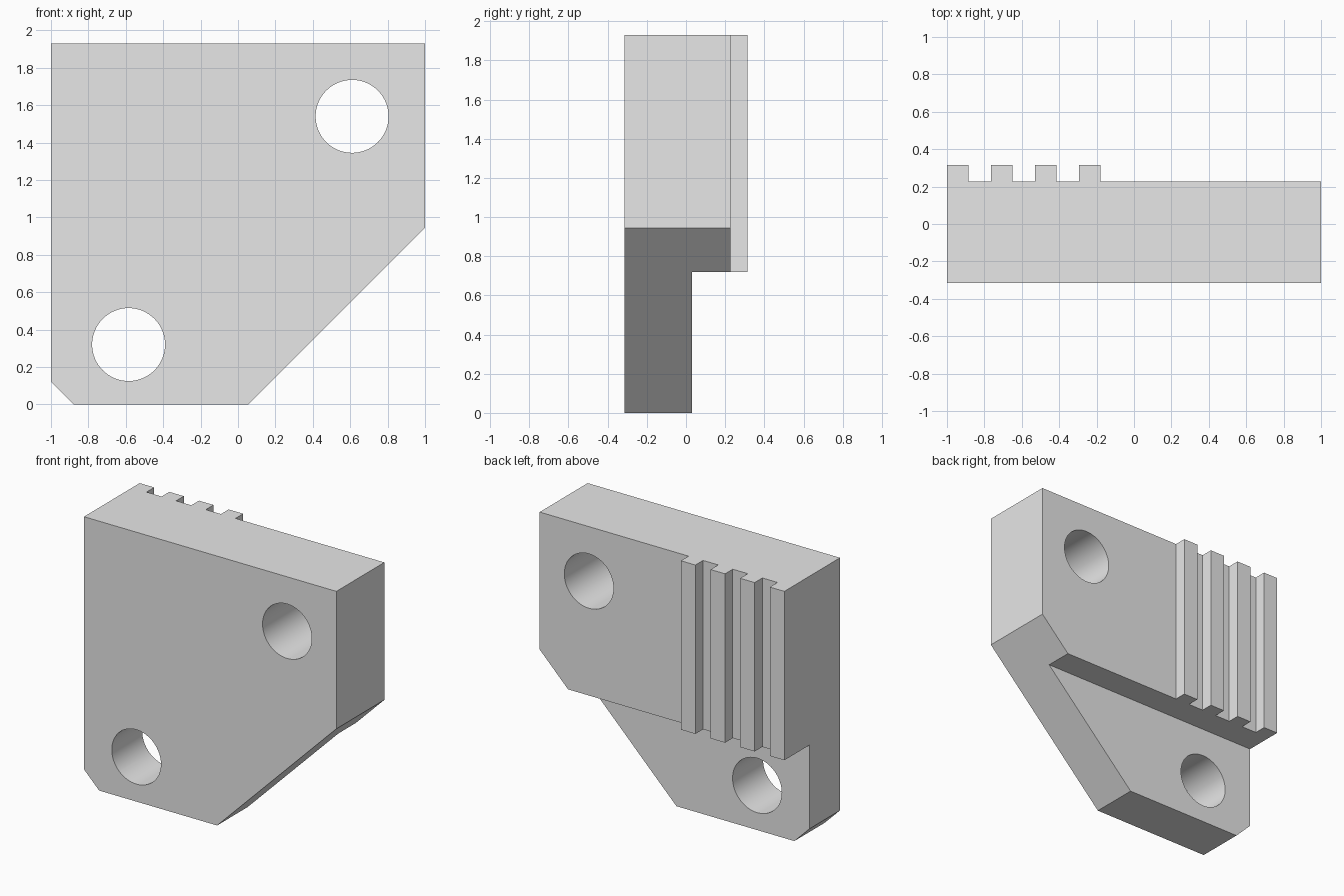
import bpy, bmesh, math
from mathutils import Vector

if "Cube" in bpy.data.objects:
    bpy.data.objects.remove(bpy.data.objects["Cube"])

HEIGHT, FRONT, BACK, RIB_BACK = 1.93, -0.315, 0.228, 0.315
LEDGE_Z, LEDGE_Y = 0.72, 0.03

grey = bpy.data.materials.new("light grey")
grey.use_nodes = True
colour = (0.8, 0.8, 0.8, 1)
grey.diffuse_color = colour
grey.node_tree.nodes["Principled BSDF"].inputs["Base Color"].default_value = colour


def prism(name, points, sweep):
    """Extrude a closed outline along the sweep vector."""
    bm = bmesh.new()
    face = bm.faces.new([bm.verts.new(p) for p in points])
    moved = bmesh.ops.extrude_face_region(bm, geom=[face], use_keep_orig=True)["geom"]
    verts = [v for v in moved if isinstance(v, bmesh.types.BMVert)]
    bmesh.ops.translate(bm, verts=verts, vec=Vector(sweep))
    bmesh.ops.recalc_face_normals(bm, faces=bm.faces[:])
    mesh = bpy.data.meshes.new(name)
    bm.to_mesh(mesh)
    bm.free()
    mesh.materials.append(grey)
    obj = bpy.data.objects.new(name, mesh)
    bpy.context.collection.objects.link(obj)
    return obj


def carve(target, cutter, operation):
    """Apply a boolean and discard the helper."""
    cutter.hide_render = True
    mod = target.modifiers.new(cutter.name, 'BOOLEAN')
    mod.operation, mod.object, mod.solver = operation, cutter, 'EXACT'
    bpy.context.view_layer.objects.active = target
    bpy.ops.object.modifier_apply(modifier=mod.name)
    bpy.data.objects.remove(cutter)


# Ribbed block: plan outline with four square teeth on the back
plan = [(-1, FRONT), (1, FRONT), (1, BACK)]
for i in reversed(range(4)):
    x = -1 + 0.235 * i
    plan += [(x + 0.115, BACK), (x + 0.115, RIB_BACK), (x, RIB_BACK)]
    if i:
        plan.append((x, BACK))
plate = prism("ribbed_plate", [(x, y, 0) for x, y in plan], (0, 0, HEIGHT))

# Front silhouette with the small and large bottom chamfers
outline = [(-1.1, 0.22), (-0.78, -0.1), (-0.045, -0.1), (1.1, 1.045),
           (1.1, 2.1), (-1.1, 2.1)]
carve(plate, prism("silhouette", [(x, -0.5, z) for x, z in outline], (0, 1, 0)), 'INTERSECT')

# Thinner lower section behind the ledge
ledge = [(LEDGE_Y, -0.2), (0.6, -0.2), (0.6, LEDGE_Z), (LEDGE_Y, LEDGE_Z)]
carve(plate, prism("ledge", [(-1.2, y, z) for y, z in ledge], (2.4, 0, 0)), 'DIFFERENCE')

# Two round through holes
for cx, cz in ((-0.585, 0.32), (0.61, 1.54)):
    ring = [(cx + 0.195 * math.cos(a), -0.5, cz + 0.195 * math.sin(a))
            for a in (math.tau * k / 64 for k in range(64))]
    carve(plate, prism("hole", ring, (0, 1, 0)), 'DIFFERENCE')

# Smooth hole walls, sharp edges elsewhere
bpy.ops.object.select_all(action='DESELECT')
plate.select_set(True)
bpy.context.view_layer.objects.active = plate
bpy.ops.object.shade_smooth_by_angle(angle=math.radians(30))
